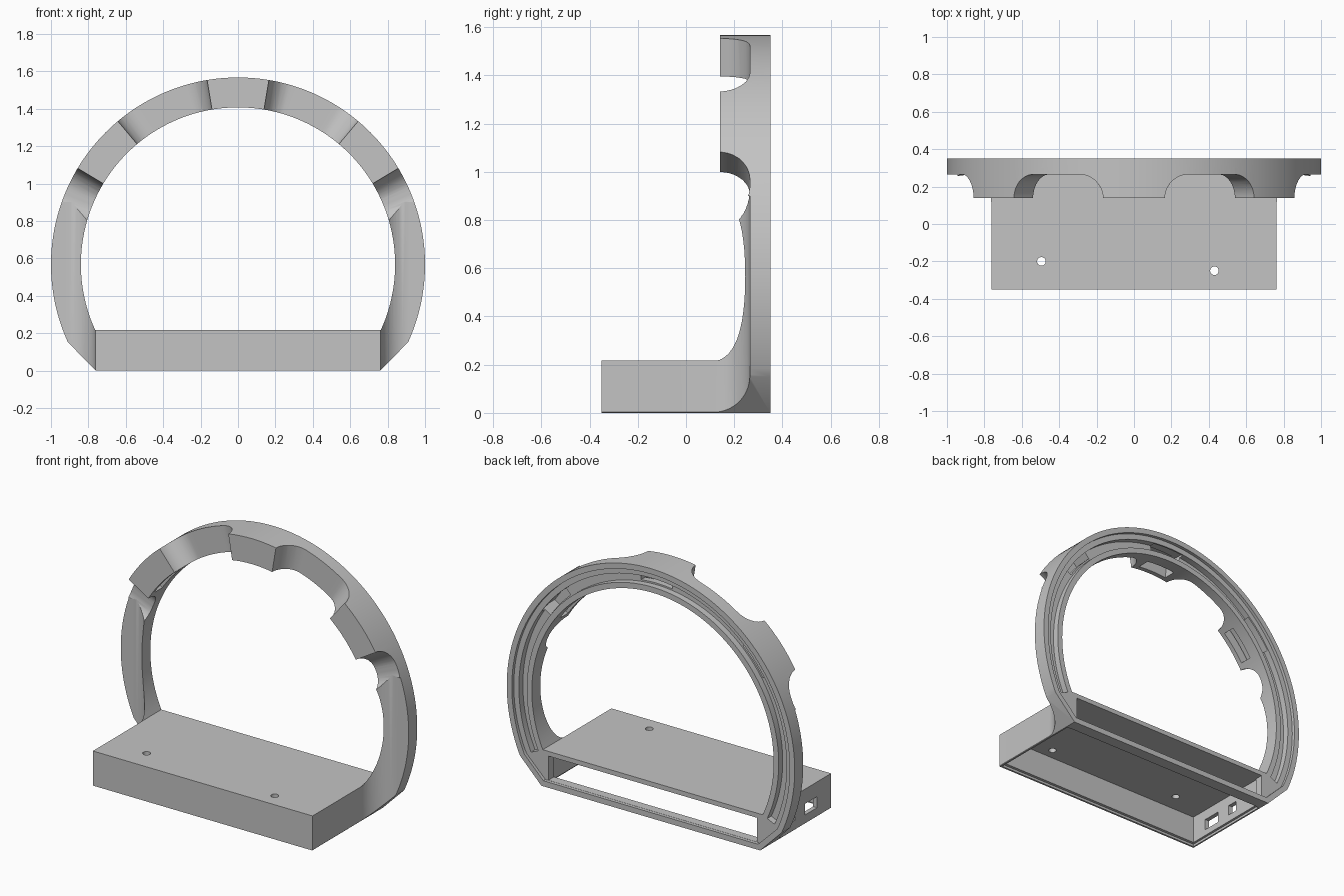
import bpy, bmesh
from math import sin, cos, pi, radians
from mathutils import Vector

if "Cube" in bpy.data.objects:
    bpy.data.objects.remove(bpy.data.objects["Cube"], do_unlink=True)

CZ = 0.567            # height of the arch centre
LOW = radians(-24.6)  # angle where the arch ends
HALF = 0.763          # half width of the tray
FLOOR = 0.265         # front face of the arch between the lugs
FRONT, BACK = -0.35, 0.35


def finish(name, bm):
    bmesh.ops.recalc_face_normals(bm, faces=bm.faces)
    mesh = bpy.data.meshes.new(name)
    bm.to_mesh(mesh)
    bm.free()
    ob = bpy.data.objects.new(name, mesh)
    bpy.context.scene.collection.objects.link(ob)
    return ob


def prism(name, pts, axis, lo, hi):
    """Extrude a flat outline along the y or z axis."""
    bm = bmesh.new()
    place = {"y": lambda a, b: (a, lo, b), "z": lambda a, b: (a, b, lo)}[axis]
    face = bm.faces.new([bm.verts.new(place(a, b)) for a, b in pts])
    ext = bmesh.ops.extrude_face_region(bm, geom=[face])["geom"]
    step = Vector((0, hi - lo, 0) if axis == "y" else (0, 0, hi - lo))
    bmesh.ops.translate(bm, vec=step, verts=[v for v in ext if isinstance(v, bmesh.types.BMVert)])
    return finish(name, bm)


def box(name, x0, x1, y0, y1, z0, z1):
    return prism(name, [(x0, y0), (x1, y0), (x1, y1), (x0, y1)], "z", z0, z1)


def sweep(name, columns, r0, r1, top):
    """Solid following the arch; columns are (angle, y) pairs."""
    bm = bmesh.new()
    rings = []
    for t, y in columns:
        rings.append([bm.verts.new((r * cos(t), yy, CZ + r * sin(t)))
                      for r, yy in ((r0, y), (r1, y), (r1, top), (r0, top))])
    for a, b in zip(rings, rings[1:]):
        for i in range(4):
            j = (i + 1) % 4
            bm.faces.new((a[i], a[j], b[j], b[i]))
    bm.faces.new(rings[0])
    bm.faces.new(rings[-1])
    return finish(name, bm)


def arc(r, n=112):
    span = pi - 2 * LOW
    return [(r * cos(LOW + span * i / n), CZ + r * sin(LOW + span * i / n)) for i in range(n + 1)]


def outline(d):
    """Arch outline with chamfered flat foot, inset by d."""
    foot = 0.76 - 0.414 * d
    return arc(1 - d) + [(-foot, d), (foot, d)]


cutters = []


def cut(ob):
    ob.hide_render = True
    cutters.append(ob)


# Solid block with the arch outline
frame = prism("arch_and_tray", outline(0), "y", FRONT, BACK)

# Arch opening and the space above the tray
cut(prism("opening_cutter", arc(0.84), "y", -0.6, 0.6))
cut(box("upper_front_cutter", -1.3, 1.3, -0.6, 0.14, 0.22, 1.8))

# Scooped sides beside the tray
R = 0.15
scoop = [(HALF + R - R * cos(a), FLOOR - R + R * sin(a)) for a in [pi / 2 * i / 14 for i in range(15)]]
scoop = [(HALF, -0.6)] + scoop + [(1.3, FLOOR), (1.3, -0.6)]
for s in (1, -1):
    cut(prism("side_scoop_cutter", [(s * x, y) for x, y in scoop], "z", -0.1, 0.9))

# Rounded notches that leave three lugs
f = 0.13
for start, end in ((14.5, 31), (50, 80.5)):
    t0, t1 = radians(start), radians(end)
    quarter = [pi / 2 * i / 12 for i in range(13)]
    left = [(t0 + f * (1 - cos(a)), FLOOR - f + f * sin(a)) for a in quarter]
    right = [(t0 + t1 - t, y) for t, y in reversed(left)]
    n = 8
    mid = [(left[-1][0] + (right[0][0] - left[-1][0]) * i / n, FLOOR) for i in range(1, n)]
    columns = left + mid + right
    cut(sweep("notch_cutter", columns, 0.7, 1.15, -0.1))
    cut(sweep("notch_cutter", [(pi - t, y) for t, y in columns], 0.7, 1.15, -0.1))

# Stepped recess and groove in the back
cut(prism("back_recess_cutter", outline(0.035), "y", 0.33, 0.5))
ends = [(LOW + (pi - 2 * LOW) * i / 112, 0.29) for i in range(113)]
cut(sweep("back_groove_cutter", ends, 0.875, 0.93, 0.5))

# Hollow lugs with a window facing inward
for deg in (40.5, 90, 139.5):
    angles = [radians(deg - 7 + 14 * i / 8) for i in range(9)]
    cut(sweep("lug_window_cutter", [(t, 0.17) for t in angles], 0.78, 0.95, 0.25))
    cut(sweep("lug_pocket_cutter", [(t, 0.18) for t in angles], 0.885, 0.945, 0.32))

# Hollow tray, open below and behind, with a bar across the back foot
cut(box("tray_cutter", -0.735, 0.735, -0.32, 0.275, -0.1, 0.19))
cut(box("tray_rebate_cutter", -0.75, 0.75, -0.338, 0.27, -0.1, 0.015))
cut(box("tray_back_cutter", -0.725, 0.725, 0.2, 0.5, 0.036, 0.188))

# Screw holes in the tray top
for hx, hy in ((-0.495, -0.2), (0.43, -0.25)):
    ring = [(hx + 0.023 * cos(2 * pi * i / 24), hy + 0.023 * sin(2 * pi * i / 24)) for i in range(24)]
    cut(prism("screw_hole_cutter", ring, "z", 0.1, 0.3))

# Connector ports in the side wall
cut(box("large_port_cutter", -0.9, -0.6, -0.21, -0.09, 0.055, 0.125))
cut(box("small_port_cutter", -0.9, -0.6, 0.01, 0.08, 0.06, 0.125))

# Apply the cuts
for c in cutters:
    m = frame.modifiers.new(c.name, "BOOLEAN")
    m.operation = "DIFFERENCE"
    m.solver = "EXACT"
    m.object = c
bpy.context.view_layer.update()
graph = bpy.context.evaluated_depsgraph_get()
result = bpy.data.meshes.new_from_object(frame.evaluated_get(graph))
frame.modifiers.clear()
frame.data = result
for c in cutters:
    bpy.data.objects.remove(c, do_unlink=True)

# Smooth curves with crisp edges
for p in result.polygons:
    p.use_smooth = True
result.set_sharp_from_angle(angle=radians(25))

# Plain grey
grey = bpy.data.materials.new("light_grey")
grey.use_nodes = True
colour = (0.55, 0.55, 0.55, 1)
grey.diffuse_color = colour
grey.node_tree.nodes["Principled BSDF"].inputs["Base Color"].default_value = colour
result.materials.clear()
result.materials.append(grey)
